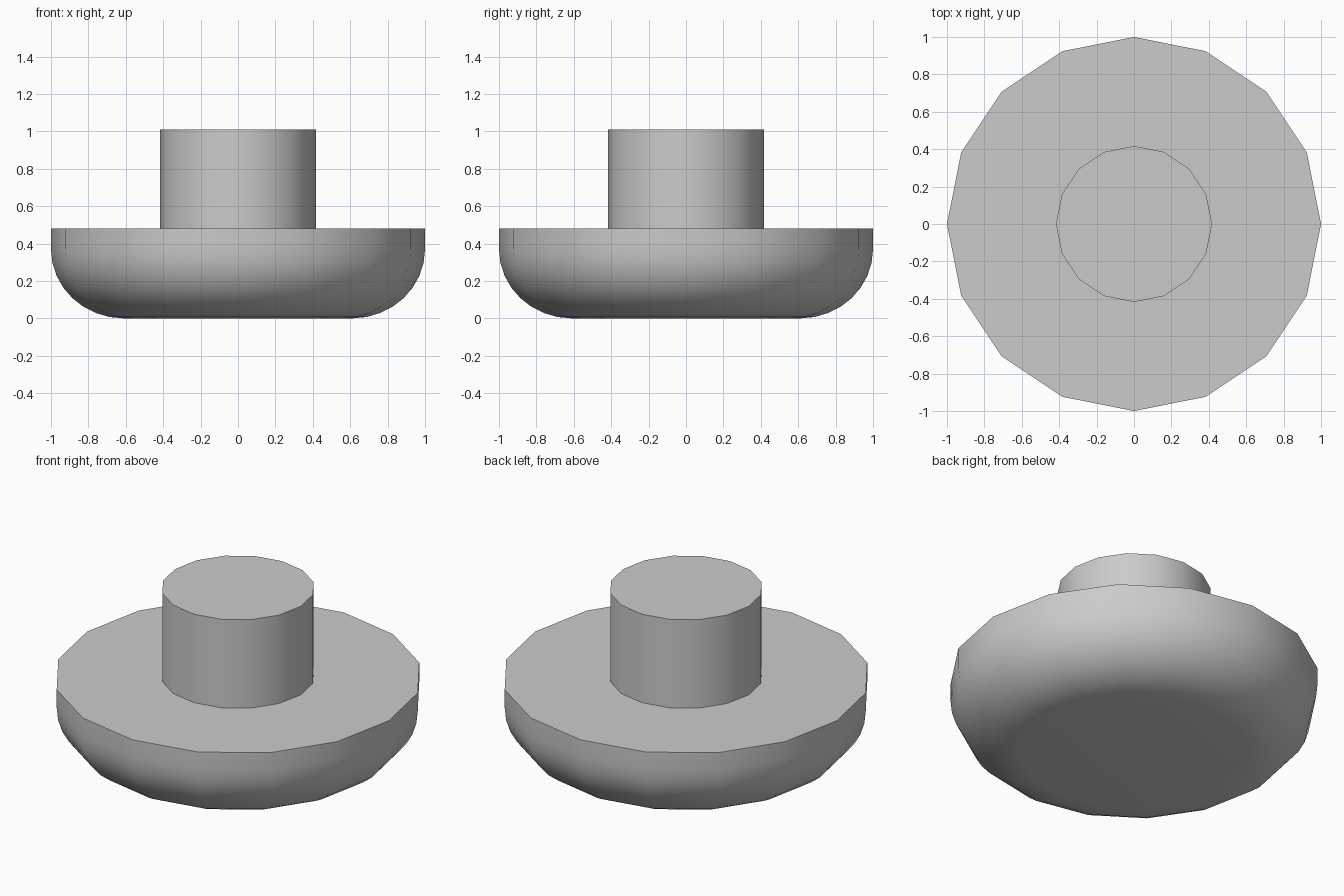
import bpy, bmesh, math

if "Cube" in bpy.data.objects:
    bpy.data.objects.remove(bpy.data.objects["Cube"])

SIDES = 16


def lathe(name, profile):
    """Revolve (radius, z) rings around z and cap both ends."""
    bm = bmesh.new()
    rings = []
    for r, z in profile:
        rings.append([bm.verts.new((r * math.cos(math.tau * i / SIDES),
                                    r * math.sin(math.tau * i / SIDES), z))
                      for i in range(SIDES)])
    for low, high in zip(rings, rings[1:]):
        for i in range(SIDES):
            j = (i + 1) % SIDES
            bm.faces.new((low[i], low[j], high[j], high[i]))
    bm.faces.new(rings[0][::-1])
    bm.faces.new(rings[-1])
    mesh = bpy.data.meshes.new(name)
    bm.to_mesh(mesh)
    bm.free()
    obj = bpy.data.objects.new(name, mesh)
    bpy.context.collection.objects.link(obj)
    bpy.ops.object.select_all(action='DESELECT')
    obj.select_set(True)
    bpy.context.view_layer.objects.active = obj
    bpy.ops.object.shade_smooth_by_angle(angle=math.radians(35))
    return obj


# Stud: flat base, rounded lower edge, straight rim, flat top, stepping up to the stem
STEPS = 8
RX, RZ = 0.39, 0.37
base_curve = [(1 - RX + RX * math.sin(math.pi / 2 * k / STEPS),
               RZ - RZ * math.cos(math.pi / 2 * k / STEPS))
              for k in range(STEPS + 1)]
lathe("round_stud", base_curve + [(1.0, 0.48), (0.417, 0.48), (0.417, 1.01)])
